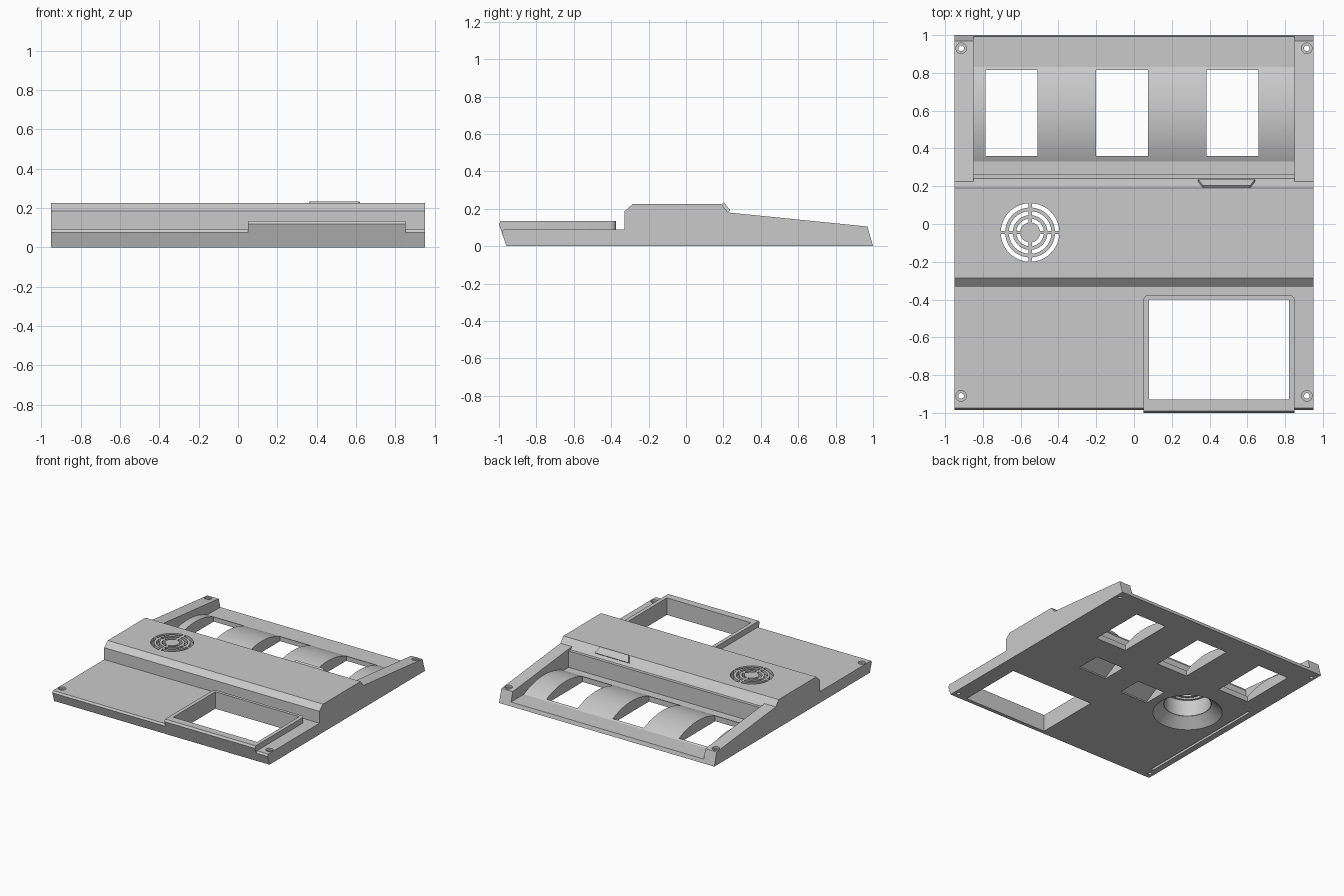
import bpy, bmesh, math
from mathutils import Matrix, Vector

cube = bpy.data.objects.get("Cube")
if cube:
    bpy.data.objects.remove(cube, do_unlink=True)

grey = bpy.data.materials.new("light_grey_plastic")
grey.use_nodes = True
grey.diffuse_color = (0.59, 0.59, 0.59, 1)
grey.node_tree.nodes["Principled BSDF"].inputs["Base Color"].default_value = (0.59, 0.59, 0.59, 1)


def finish(name, bm):
    bmesh.ops.recalc_face_normals(bm, faces=bm.faces)
    mesh = bpy.data.meshes.new(name)
    bm.to_mesh(mesh)
    bm.free()
    mesh.materials.append(grey)
    ob = bpy.data.objects.new(name, mesh)
    bpy.context.collection.objects.link(ob)
    return ob


def prism(bm, points, offset):
    face = bm.faces.new([bm.verts.new(p) for p in points])
    ext = bmesh.ops.extrude_face_region(bm, geom=[face])["geom"]
    bmesh.ops.translate(bm, vec=offset, verts=[v for v in ext if isinstance(v, bmesh.types.BMVert)])


def side_profile(name, profile, x0, x1):
    bm = bmesh.new()
    prism(bm, [(x0, y, z) for y, z in profile], (x1 - x0, 0, 0))
    return finish(name, bm)


def boxes(name, bounds):
    bm = bmesh.new()
    for x0, x1, y0, y1, z0, z1 in bounds:
        prism(bm, [(x0, y0, z0), (x1, y0, z0), (x1, y1, z0), (x0, y1, z0)], (0, 0, z1 - z0))
    return finish(name, bm)


def cones(name, centres, r_low, r_high, z0, z1, segments=48):
    bm = bmesh.new()
    for x, y in centres:
        bmesh.ops.create_cone(bm, cap_ends=True, segments=segments, radius1=r_low, radius2=r_high,
                              depth=z1 - z0, matrix=Matrix.Translation((x, y, (z0 + z1) / 2)))
    return finish(name, bm)


def boolean(target, tool, operation="DIFFERENCE"):
    mod = target.modifiers.new("join_or_cut", "BOOLEAN")
    mod.operation, mod.solver, mod.object = operation, "EXACT", tool
    bpy.context.view_layer.objects.active = target
    bpy.ops.object.modifier_apply(modifier=mod.name)
    bpy.data.objects.remove(tool, do_unlink=True)


# Solid casing with a raised middle ridge
body = side_profile("casing", [(-0.96, 0), (-0.985, 0.075), (-0.975, 0.09), (-0.33, 0.09), (-0.33, 0.185),
                               (-0.285, 0.225), (0.19, 0.225), (0.225, 0.18), (0.97, 0.105), (1.0, 0)],
                    -0.95, 0.95)

# Raised window frame with rounded rear corners
frame = side_profile("window_frame", [(-0.96, 0), (-1.0, 0.118), (-0.99, 0.135), (-0.375, 0.135), (-0.375, 0)],
                     0.05, 0.85)
bm = bmesh.new()
bm.from_mesh(frame.data)
rear = [e for e in bm.edges if all(v.co.y > -0.4 for v in e.verts)
        and abs(e.verts[0].co.z - e.verts[1].co.z) > 0.1]
bmesh.ops.bevel(bm, geom=rear, offset=0.03, segments=5, affect="EDGES", profile=0.5)
bm.to_mesh(frame.data)
bm.free()
boolean(body, frame, "UNION")
boolean(body, boxes("window_cut", [(0.08, 0.82, -0.93, -0.4, -0.1, 0.3)]))

# Rear well: ledge, low floor and an arched roller bed, open at the back
floor, half_angle = 0.03, math.radians(26)
radius = 0.25 / math.sin(half_angle)
arch = [(0.58 + radius * math.sin(a), floor + radius * (math.cos(a) - math.cos(half_angle)))
        for a in (half_angle * (i / 12 - 1) for i in range(25))]
well = [(0.225, 0.3), (0.225, 0.18), (0.24, 0.16), (0.265, 0.16), (0.265, floor)] + arch
boolean(body, side_profile("well_cut", well + [(1.1, floor), (1.1, 0.3)], -0.85, 0.85))

# Three openings through the roller bed
boolean(body, boxes("bed_openings", [(x, x + 0.275, 0.36, 0.815, -0.1, 0.3) for x in (-0.785, -0.2, 0.385)]))

# Speaker or fan chamber below, with flared mouth
centre = Vector((-0.55, -0.045, 0))
boolean(body, cones("flared_mouth", [centre.xy], 0.26, 0.175, -0.005, 0.07))
boolean(body, cones("round_chamber", [centre.xy], 0.172, 0.172, 0.03, 0.2))

# Concentric grille slots broken by four spokes
bm = bmesh.new()
for inner, outer in ((0.053, 0.073), (0.092, 0.113), (0.132, 0.155)):
    for quarter in range(4):
        def arc(r):
            gap = math.asin(0.009 / r)
            for i in range(13):
                a = quarter * math.pi / 2 + gap + (math.pi / 2 - 2 * gap) * i / 12
                yield centre + Vector((r * math.cos(a), r * math.sin(a), 0.18))
        prism(bm, list(arc(inner)) + list(arc(outer))[::-1], (0, 0, 0.1))
boolean(body, finish("grille_slots", bm))

# Screw holes with counterbores at the four corners
corners = [(sx * 0.915, y) for sx in (-1, 1) for y in (-0.91, 0.93)]
boolean(body, cones("screw_holes", corners, 0.015, 0.015, -0.1, 0.3, 24))
boolean(body, cones("rear_counterbores", corners[1::2], 0.028, 0.028, 0.095, 0.3, 24))
boolean(body, cones("front_counterbores", corners[::2], 0.028, 0.028, 0.075, 0.3, 24))

# Cable groove and two ramped pockets in the underside
boolean(body, boxes("cable_groove", [(-0.9, -0.88, -0.86, 0.25, -0.05, 0.05)]))
for x, y in ((0.23, -0.05), (-0.23, -0.13)):
    ramp = [(y, -0.05), (y, 0.01), (y + 0.2, 0.12), (y + 0.2, -0.05)]
    boolean(body, side_profile("ramped_pocket", ramp, x, x + 0.25))

# Slanted frame for parts on the rear slope of the ridge
normal = Vector((0, 0.045, 0.035)).normalized()
downhill = Vector((0, 0.035, -0.045)).normalized()


def on_slope(ob, x):
    rot = Matrix((Vector((-1, 0, 0)), downhill, normal)).transposed().to_4x4()
    ob.data.transform(Matrix.Translation((x, 0.2075, 0.2025)) @ rot)
    return ob


# Round lamp hole running down through the underside
boolean(body, on_slope(cones("lamp_hole", [(0, 0)], 0.03, 0.03, -0.5, 0.1, 24), 0.77))

# Socket bezel with tapered ends and ribs in its opening
bm = bmesh.new()
prism(bm, [(-0.15, 0.027, -0.01), (0.15, 0.027, -0.01), (0.125, -0.027, -0.01), (-0.125, -0.027, -0.01)],
      (0, 0, 0.026))
boolean(body, on_slope(finish("socket_bezel", bm), 0.49), "UNION")
boolean(body, on_slope(boxes("socket_opening", [(-0.115, 0.115, -0.017, 0.017, -0.07, 0.1)]), 0.49))
ribs = [(x / 100 - 0.003, x / 100 + 0.003, -0.018, 0.018, -0.072, 0.004) for x in range(-9, 10, 3)]
on_slope(boxes("socket_ribs", ribs), 0.49)

# Flat casing with smooth arches and round walls
bpy.ops.object.select_all(action="DESELECT")
body.select_set(True)
bpy.context.view_layer.objects.active = body
bpy.ops.object.shade_smooth_by_angle(angle=math.radians(20))
